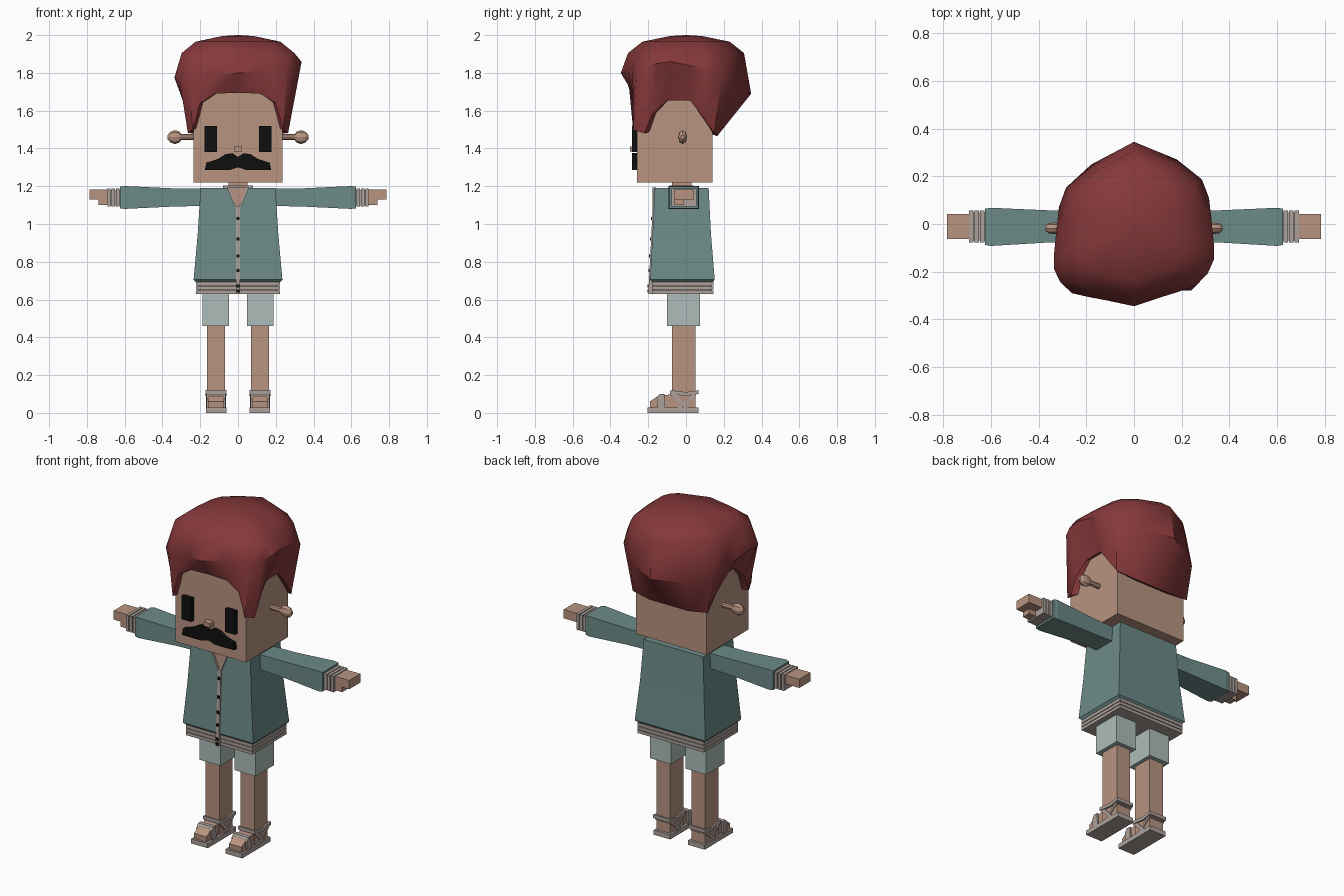
import bpy, bmesh, math

cube = bpy.data.objects.get("Cube")
if cube:
    bpy.data.objects.remove(cube, do_unlink=True)


def material(name, hexcode):
    def linear(c):
        return c / 12.92 if c <= 0.04045 else ((c + 0.055) / 1.055) ** 2.4
    rgb = [linear(int(hexcode[i:i + 2], 16) / 255) for i in range(0, 6, 2)]
    m = bpy.data.materials.new(name)
    m.use_nodes = True
    m.diffuse_color = (*rgb, 1)
    m.node_tree.nodes["Principled BSDF"].inputs["Base Color"].default_value = (*rgb, 1)
    return m


SKIN = material("skin", "B89480")
HAIR = material("dark red hair", "85383A")
SHIRT = material("teal shirt", "6C8B88")
SHORTS = material("pale shorts", "ACBCB9")
TRIM = material("warm grey trim", "ACA09B")
BLACK = material("black", "0F0F0F")


def loft(name, rings, mat, mirror=False):
    """Skin a list of point rings into a closed solid."""
    bm = bmesh.new()
    rows = [[bm.verts.new(p) for p in ring] for ring in rings]
    n = len(rows[0])
    for a, b in zip(rows, rows[1:]):
        for i in range(n):
            j = (i + 1) % n
            bm.faces.new((a[i], a[j], b[j], b[i]))
    bm.faces.new(rows[0])
    bm.faces.new(rows[-1])
    bmesh.ops.recalc_face_normals(bm, faces=bm.faces)
    me = bpy.data.meshes.new(name)
    bm.to_mesh(me)
    bm.free()
    me.materials.append(mat)
    ob = bpy.data.objects.new(name, me)
    bpy.context.collection.objects.link(ob)
    if mirror:
        ob.modifiers.new("mirror", "MIRROR")
    return ob


def rect_z(z, x0, x1, y0, y1):
    return [(x0, y0, z), (x1, y0, z), (x1, y1, z), (x0, y1, z)]


def rect_x(x, y0, y1, z0, z1):
    return [(x, y0, z0), (x, y1, z0), (x, y1, z1), (x, y0, z1)]


def box(name, xs, ys, zs, mat, mirror=False):
    return loft(name, [rect_z(z, *xs, *ys) for z in zs], mat, mirror)


def plate_xz(name, pts, ys, mat, mirror=False):
    return loft(name, [[(x, y, z) for x, z in pts] for y in ys], mat, mirror)


def plate_yz(name, pts, xs, mat, mirror=False):
    return loft(name, [[(x, y, z) for y, z in pts] for x in xs], mat, mirror)


# Head and face
box("head", (-.235, .235), (-.26, .14), (1.22, 1.76), SKIN)
box("eyes", (.112, .178), (-.285, -.255), (1.38, 1.52), BLACK, True)
box("nose", (-.022, .022), (-.297, -.255), (1.385, 1.41), SKIN)
half = [(.03, 1.375), (.065, 1.37), (.105, 1.345), (.14, 1.333), (.168, 1.325),
        (.175, 1.287), (.1, 1.285), (.04, 1.287)]
outline = [(0, 1.355)] + half + [(0, 1.3)] + [(-x, z) for x, z in reversed(half)]
plate_xz("moustache", outline, (-.285, -.255), BLACK)
box("neck", (-.05, .05), (-.075, .03), (1.15, 1.23), SKIN)

# Ears: thin stems with flattened knobs
ear = []
for x, ry, rz in [(.22, .014, .016), (.3, .014, .016), (.312, .021, .03),
                  (.335, .024, .037), (.358, .021, .028), (.372, .01, .012)]:
    ear.append([(x, -.018 + ry * math.cos(k * math.pi / 4),
                 1.46 + rz * math.sin(k * math.pi / 4)) for k in range(8)])
loft("ears", ear, SKIN, True)

# Hair: hairline on the head, widest outline, then a rounded crown
hairline = [(0, -.28, 1.695), (.12, -.28, 1.69), (.2, -.28, 1.64), (.24, -.28, 1.5),
            (.265, -.22, 1.48), (.265, -.18, 1.58), (.255, -.1, 1.655), (.255, .02, 1.655),
            (.26, .08, 1.58), (.25, .15, 1.48), (.13, .165, 1.465), (0, .165, 1.465)]
widest = [(0, -.345, 1.8), (.11, -.315, 1.8), (.19, -.295, 1.8), (.26, -.275, 1.8),
          (.31, -.225, 1.8), (.335, -.17, 1.81), (.335, -.1, 1.82), (.325, 0, 1.8),
          (.315, .09, 1.78), (.285, .17, 1.74), (.18, .26, 1.7), (0, .345, 1.69)]


def whole(points):
    return points + [(-x, y, z) for x, y, z in points[-2:0:-1]]


rim = whole(hairline)
wide = [(x, y + .06 * x, z + .12 * x) for x, y, z in whole(widest)]
rings = [[(x * .85, y * .85, z + .01) for x, y, z in rim], rim, wide]
for scale, z in [(.89, 1.905), (.67, 1.965), (.25, 1.995)]:
    rings.append([(x * scale, y * scale, z) for x, y, _ in wide])
rings.append([(x * .02, y * .02, 2.0) for x, y, _ in wide])
hair = loft("hair", rings, HAIR)
bpy.context.view_layer.objects.active = hair
hair.select_set(True)
bpy.ops.object.shade_smooth_by_angle(angle=math.radians(40))
hair.select_set(False)

# Shirt body with ribbed hem and collar
loft("shirt", [rect_z(.69, -.22, .22, -.175, .138), rect_z(.705, -.235, .235, -.19, .152),
               rect_z(.95, -.213, .213, -.177, .132), rect_z(1.19, -.198, .198, -.165, .12)], SHIRT)
for i, z in enumerate((.63, .652, .674)):
    box(f"hem_rib_{i + 1}", (-.222, .222), (-.18, .146), (z, z + .018), TRIM)
box("hem_core", (-.214, .214), (-.172, .138), (.635, .695), TRIM)
box("collar", (-.08, .08), (-.088, .042), (1.18, 1.205), TRIM)


def front_y(z):
    return -.165 - .025 * (1.19 - z) / .49


# Open neckline, button strip and buttons
plate_xz("neckline", [(-.05, 1.192), (.05, 1.192), (0, 1.08)], (-.174, -.16), SKIN)
plate_xz("neckline_trim", [(.046, 1.192), (.058, 1.192), (.01, 1.075), (0, 1.075)],
         (-.178, -.16), TRIM, True)
loft("button_strip", [rect_z(z, -.011, .011, front_y(z) - .006, front_y(z) + .02)
                      for z in (.63, 1.085)], TRIM)
for i, z in enumerate((1.03, .92, .83, .755, .672, .645)):
    box(f"button_{i + 1}", (-.008, .008), (front_y(z) - .012, front_y(z)), (z - .008, z + .008), BLACK)

# Sleeves, ribbed cuffs and hands
loft("sleeves", [rect_x(.19, -.075, .055, 1.096, 1.187), rect_x(.35, -.077, .057, 1.092, 1.189),
                 rect_x(.6, -.092, .068, 1.08, 1.201), rect_x(.625, -.088, .064, 1.083, 1.198)],
     SHIRT, True)
for i, x in enumerate((.628, .651, .674)):
    loft(f"cuff_ribs_{i + 1}", [rect_x(v, -.078, .056, 1.092, 1.188) for v in (x, x + .018)], TRIM, True)
loft("cuff_cores", [rect_x(v, -.07, .049, 1.098, 1.181) for v in (.61, .69)], TRIM, True)
box("hands", (.68, .785), (-.063, .043), (1.13, 1.183), SKIN, True)
box("thumbs", (.68, .738), (-.063, -.01), (1.1, 1.135), SKIN, True)

# Shorts and legs
box("shorts", (.048, .187), (-.1, .075), (.46, .66), SHORTS, True)
box("legs", (.07, .163), (-.075, .05), (.03, .48), SKIN, True)

# Feet and strapped sandals
plate_yz("feet", [(-.19, .02), (-.192, .06), (-.15, .088), (-.07, .1), (.05, .1), (.05, .02)],
         (.075, .158), SKIN, True)
box("soles", (.06, .17), (-.203, .065), (0, .028), TRIM, True)
plate_yz("toe_straps", [(-.15, .02), (-.155, .08), (-.14, .1), (-.115, .1), (-.11, .02)],
         (.066, .167), TRIM, True)
plate_yz("front_straps", [(-.085, .1), (-.065, .112), (.015, .025), (-.01, .025)],
         (.064, .169), TRIM, True)
plate_yz("rear_straps", [(.055, .09), (.04, .1), (-.05, .025), (-.025, .025)],
         (.064, .169), TRIM, True)
plate_yz("ankle_straps", [(-.085, .1), (-.085, .12), (0, .11), (.065, .12), (.065, .1), (0, .09)],
         (.06, .173), TRIM, True)
